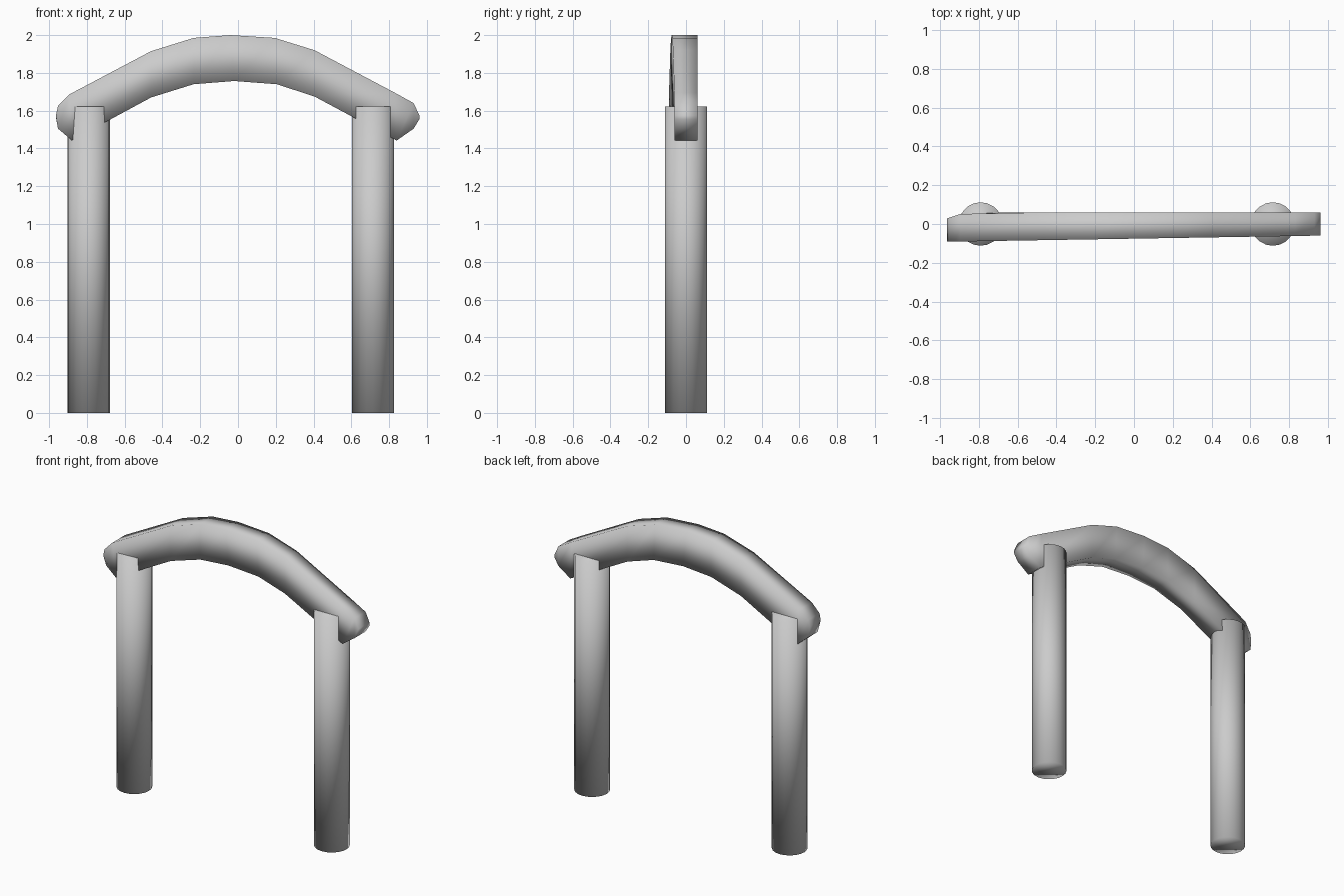
import bpy, bmesh

if "Cube" in bpy.data.objects:
    bpy.data.objects.remove(bpy.data.objects["Cube"])


def finish(name, bm):
    bmesh.ops.recalc_face_normals(bm, faces=bm.faces)
    for f in bm.faces:
        f.smooth = True
    me = bpy.data.meshes.new(name)
    bm.to_mesh(me)
    bm.free()
    ob = bpy.data.objects.new(name, me)
    bpy.context.collection.objects.link(ob)
    return ob


# Two round posts
for name, x in (("left_post", -0.79), ("right_post", 0.715)):
    bm = bmesh.new()
    bmesh.ops.create_cone(bm, cap_ends=True, segments=20, radius1=0.112,
                          radius2=0.112, depth=1.623)
    bmesh.ops.translate(bm, vec=(x, 0, 1.623 / 2), verts=bm.verts)
    finish(name, bm)

# Arched top beam: (x top, z top, x bottom, z bottom) stations
stations = [
    (-0.963, 1.58, -0.963, 1.56),
    (-0.953, 1.625, -0.953, 1.505),
    (-0.895, 1.685, -0.88, 1.443),
    (-0.46, 1.915, -0.46, 1.67),
    (-0.235, 1.985, -0.235, 1.74),
    (-0.04, 2.0, -0.02, 1.757),
    (0.195, 1.985, 0.205, 1.74),
    (0.405, 1.92, 0.405, 1.675),
    (0.83, 1.695, 0.84, 1.442),
    (0.93, 1.64, 0.93, 1.505),
    (0.96, 1.575, 0.96, 1.555),
]


def front_y(x):
    return -0.0755 + 0.0165 * x


def back_y(x):
    return 0.06 if x > -0.87 else 0.06 - 0.03 * (-0.87 - x) / 0.09


bm = bmesh.new()
rings = []
for xt, zt, xb, zb in stations:
    # the front face leans back slightly towards its lower edge
    lower = front_y(xb) + 0.02 * max(0, -xb)
    rings.append([bm.verts.new(p) for p in (
        (xt, front_y(xt), zt), (xt, back_y(xt), zt),
        (xb, back_y(xb), zb), (xb, lower, zb))])
for a, b in zip(rings, rings[1:]):
    for i in range(4):
        j = (i + 1) % 4
        bm.faces.new((a[i], a[j], b[j], b[i]))
bm.faces.new(rings[0])
bm.faces.new(rings[-1][::-1])
finish("arched_beam", bm)
